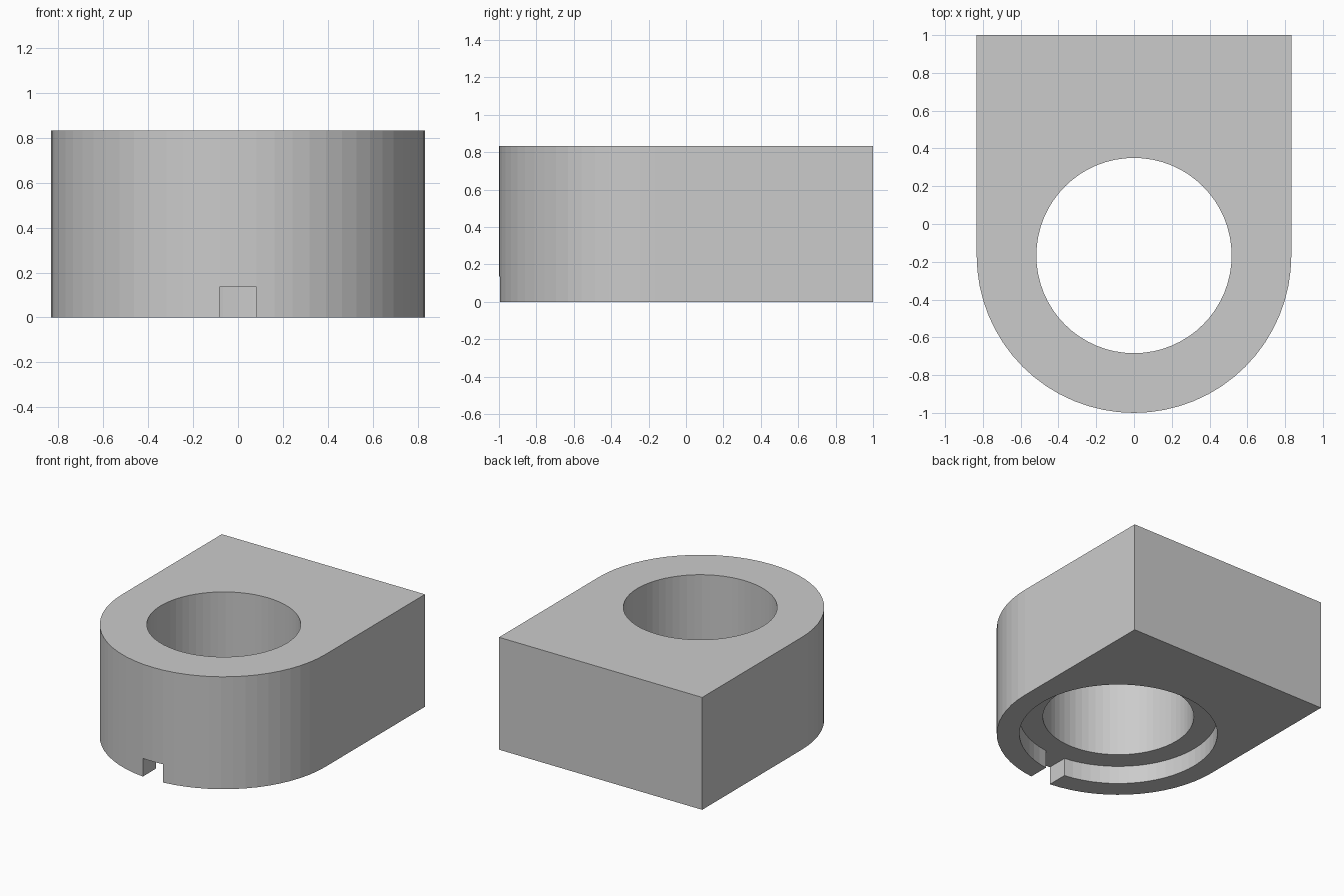
import bpy, bmesh
from math import sin, cos, pi, asin

if "Cube" in bpy.data.objects:
    bpy.data.objects.remove(bpy.data.objects["Cube"])

R, H, CY = 0.833, 0.833, -0.167        # outer radius, height, bore centre in y
BORE, RECESS, DEPTH = 0.517, 0.678, 0.135
SLOT = 0.083                           # half width of the front slot


def arc(r, a0, a1, n):
    return [(r * cos(a0 + (a1 - a0) * i / n), CY + r * sin(a0 + (a1 - a0) * i / n))
            for i in range(n + 1)]


def prism(name, outline, z0, z1):
    bm = bmesh.new()
    face = bm.faces.new([bm.verts.new((x, y, z0)) for x, y in outline])
    ext = bmesh.ops.extrude_face_region(bm, geom=[face])
    top = [v for v in ext["geom"] if isinstance(v, bmesh.types.BMVert)]
    bmesh.ops.translate(bm, verts=top, vec=(0, 0, z1 - z0))
    bmesh.ops.recalc_face_normals(bm, faces=bm.faces)
    mesh = bpy.data.meshes.new(name)
    bm.to_mesh(mesh)
    bm.free()
    ob = bpy.data.objects.new(name, mesh)
    bpy.context.collection.objects.link(ob)
    return ob


# D-shaped block: round front, square back
body = prism("bearing_block", arc(R, pi, 2 * pi, 32) + [(R, 1), (-R, 1)], 0, H)

# Through bore
bore = prism("bore_cutter", arc(BORE, 0, 2 * pi, 64)[:-1], -0.2, H + 0.2)

# Underside recess joined with the slot through the front wall
gap = asin(SLOT / RECESS)
keyhole = arc(RECESS, -pi / 2 + gap, 1.5 * pi - gap, 62) + [(-SLOT, -1.2), (SLOT, -1.2)]
recess = prism("recess_cutter", keyhole, -0.2, DEPTH)

for cutter in (bore, recess):
    mod = body.modifiers.new(cutter.name, "BOOLEAN")
    mod.operation, mod.solver, mod.object = "DIFFERENCE", "EXACT", cutter

# Bake the cuts and discard the cutters
dg = bpy.context.evaluated_depsgraph_get()
baked = bpy.data.meshes.new_from_object(body.evaluated_get(dg))
body.modifiers.clear()
body.data = baked
for cutter in (bore, recess):
    bpy.data.objects.remove(cutter)
